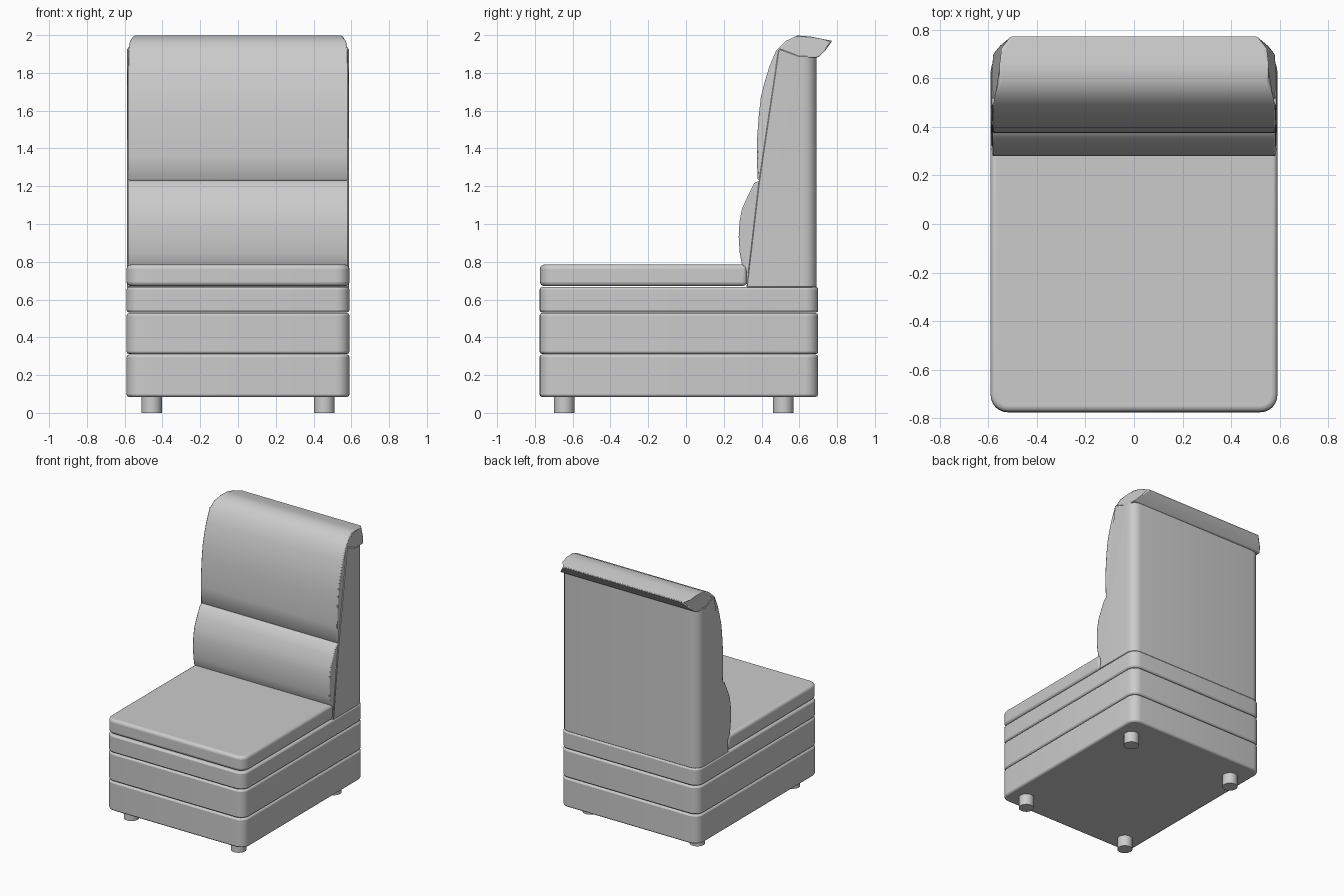
import bpy, bmesh

if "Cube" in bpy.data.objects:
    bpy.data.objects.remove(bpy.data.objects["Cube"])

W = 0.59  # half width of the chair


def finish(name, bm, bevel=0.0, segments=2, angle=40):
    bmesh.ops.recalc_face_normals(bm, faces=bm.faces)
    mesh = bpy.data.meshes.new(name)
    bm.to_mesh(mesh)
    bm.free()
    ob = bpy.data.objects.new(name, mesh)
    bpy.context.collection.objects.link(ob)
    if bevel:
        m = ob.modifiers.new("edge_round", 'BEVEL')
        m.width = bevel
        m.segments = segments
        m.limit_method = 'ANGLE'
        m.angle_limit = 0.7
        m.use_clamp_overlap = False
    bpy.ops.object.select_all(action='DESELECT')
    ob.select_set(True)
    bpy.context.view_layer.objects.active = ob
    bpy.ops.object.shade_smooth_by_angle(angle=angle * 3.14159 / 180)
    return ob


def round_edges(bm, test, radius):
    edges = [e for e in bm.edges if all(test(v.co) for v in e.verts)
             and abs(e.verts[0].co.x - e.verts[1].co.x) < 1e-4
             and abs(e.verts[0].co.z - e.verts[1].co.z) > 0.05]
    bmesh.ops.bevel(bm, geom=edges, offset=radius, segments=6,
                    profile=0.5, affect='EDGES')


def loft(profile):
    """Closed side profile of (y, z, half width), spanned across x."""
    bm = bmesh.new()
    left = [bm.verts.new((-w, y, z)) for y, z, w in profile]
    right = [bm.verts.new((w, y, z)) for y, z, w in profile]
    n = len(profile)
    for i in range(n):
        j = (i + 1) % n
        bm.faces.new((left[i], left[j], right[j], right[i]))
    bm.faces.new(left)
    bm.faces.new(right[::-1])
    return bm


def slab(name, y0, y1, z0, z1, bevel, segments=2, round_back=True):
    bm = loft([(y, z, W) for y, z in ((y0, z0), (y1, z0), (y1, z1), (y0, z1))])
    round_edges(bm, lambda c: round_back or c.y < 0, 0.07)
    return finish(name, bm, bevel, segments)


# Base: three stacked upholstered bands with narrow grooves between
slab("base_lower_band", -0.775, 0.70, 0.085, 0.308, 0.012)
slab("base_middle_band", -0.775, 0.70, 0.312, 0.528, 0.012)
slab("base_upper_band", -0.775, 0.70, 0.532, 0.666, 0.012)

# Seat cushion
slab("seat_cushion", -0.773, 0.322, 0.672, 0.785, 0.022, 4, round_back=False)

# Back shell with rounded rear corners
bm = loft([(y, z, W - 0.002) for y, z in (
    (0.32, 0.664), (0.692, 0.664), (0.692, 1.89),
    (0.60, 1.89), (0.49, 1.93), (0.385, 1.22))])
round_edges(bm, lambda c: c.y > 0.68, 0.07)
finish("back_shell", bm, 0.004, 1)

# Lumbar cushion
lumbar = [(0.32, 0.68), (0.32, 0.75), (0.295, 0.79), (0.284, 0.85),
          (0.279, 0.93), (0.283, 1.01), (0.296, 1.08), (0.328, 1.15),
          (0.36, 1.215), (0.39, 1.232), (0.43, 1.20), (0.40, 0.68)]
finish("lumbar_cushion", loft([(y, z, 0.583) for y, z in lumbar]), 0.007)

# Upper back cushion, rolling over the top into a tapered rear lip
upper = [(0.395, 1.222, 0.583), (0.379, 1.24, 0.583), (0.375, 1.36, 0.583),
         (0.377, 1.46, 0.583), (0.384, 1.56, 0.583), (0.396, 1.67, 0.583),
         (0.416, 1.75, 0.583), (0.44, 1.83, 0.583), (0.478, 1.92, 0.583),
         (0.53, 1.97, 0.575), (0.59, 1.998, 0.55), (0.66, 1.992, 0.558),
         (0.72, 1.98, 0.54), (0.775, 1.97, 0.505), (0.735, 1.915, 0.555),
         (0.70, 1.882, 0.583), (0.60, 1.88, 0.588), (0.52, 1.90, 0.586),
         (0.43, 1.25, 0.583)]
finish("upper_back_cushion", loft(upper), 0.007)

# Four short round feet
for x in (-0.457, 0.457):
    for y, end in ((-0.645, "front"), (0.515, "rear")):
        bpy.ops.mesh.primitive_cylinder_add(vertices=24, radius=0.054,
                                            depth=0.09, location=(x, y, 0.045))
        foot = bpy.context.object
        foot.name = f"{end}_foot_{'left' if x < 0 else 'right'}"
        bpy.ops.object.shade_smooth_by_angle()
